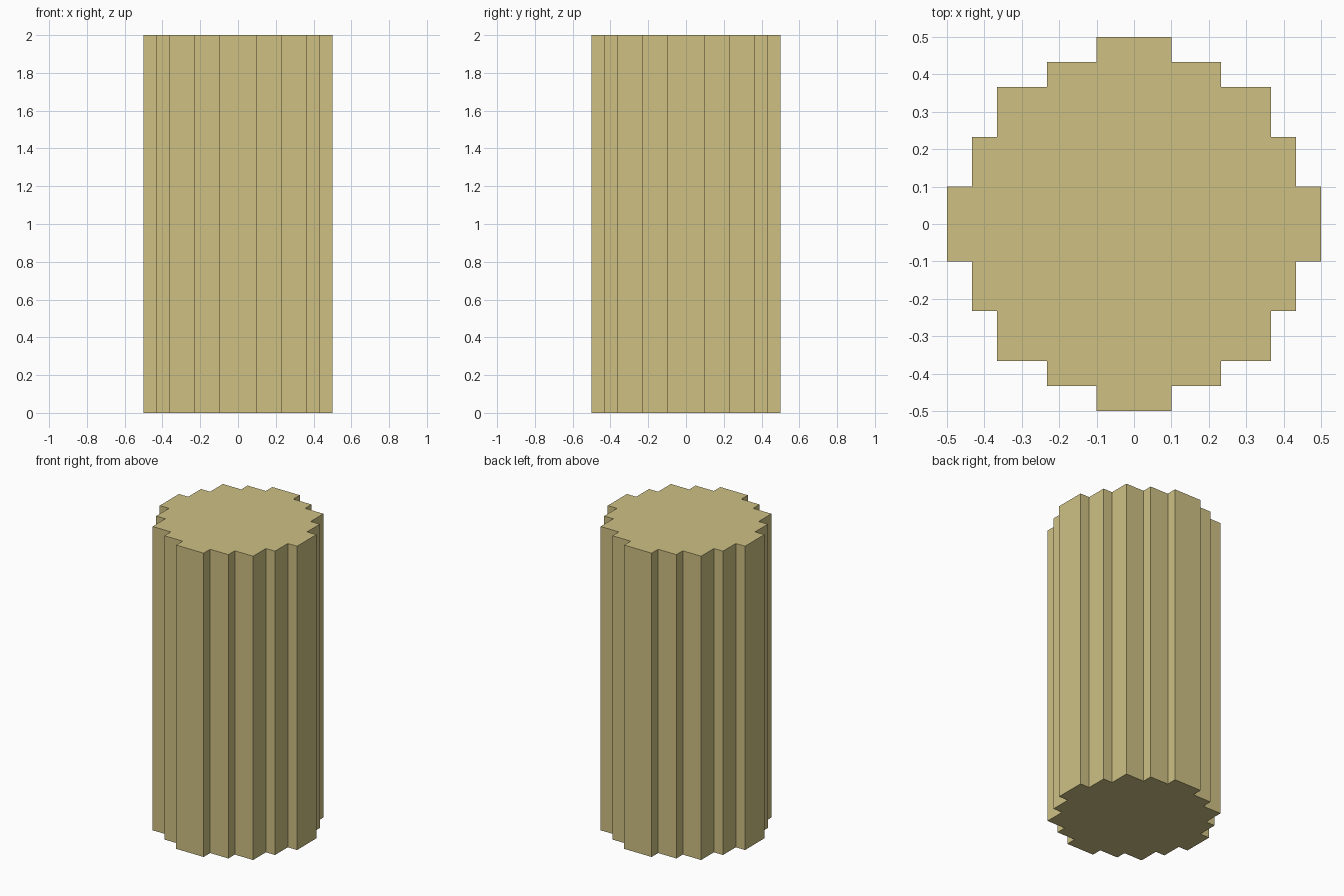
import bpy, bmesh

if "Cube" in bpy.data.objects:
    bpy.data.objects.remove(bpy.data.objects["Cube"])

# Stepped outline of one quadrant, repeated by quarter turns
QUADRANT = [(0.5, 0.1), (0.4325, 0.1), (0.4325, 0.233), (0.366, 0.233),
            (0.366, 0.366), (0.233, 0.366), (0.233, 0.4325), (0.1, 0.4325), (0.1, 0.5)]
HEIGHT = 2.0

outline = []
points = QUADRANT
for _ in range(4):
    outline += points
    points = [(-y, x) for x, y in points]

# Column: outline face extruded upwards
bm = bmesh.new()
base = bm.faces.new([bm.verts.new((x, y, 0)) for x, y in outline])
result = bmesh.ops.extrude_face_region(bm, geom=[base], use_keep_orig=True)
top = [g for g in result["geom"] if isinstance(g, bmesh.types.BMVert)]
bmesh.ops.translate(bm, verts=top, vec=(0, 0, HEIGHT))
bmesh.ops.recalc_face_normals(bm, faces=bm.faces)

mesh = bpy.data.meshes.new("stepped_column")
bm.to_mesh(mesh)
bm.free()
column = bpy.data.objects.new("stepped_column", mesh)
bpy.context.collection.objects.link(column)

# Sand coloured material
sand = bpy.data.materials.new("sand")
sand.diffuse_color = (0.62, 0.53, 0.23, 1)
sand.use_nodes = True
sand.node_tree.nodes["Principled BSDF"].inputs["Base Color"].default_value = sand.diffuse_color
mesh.materials.append(sand)
